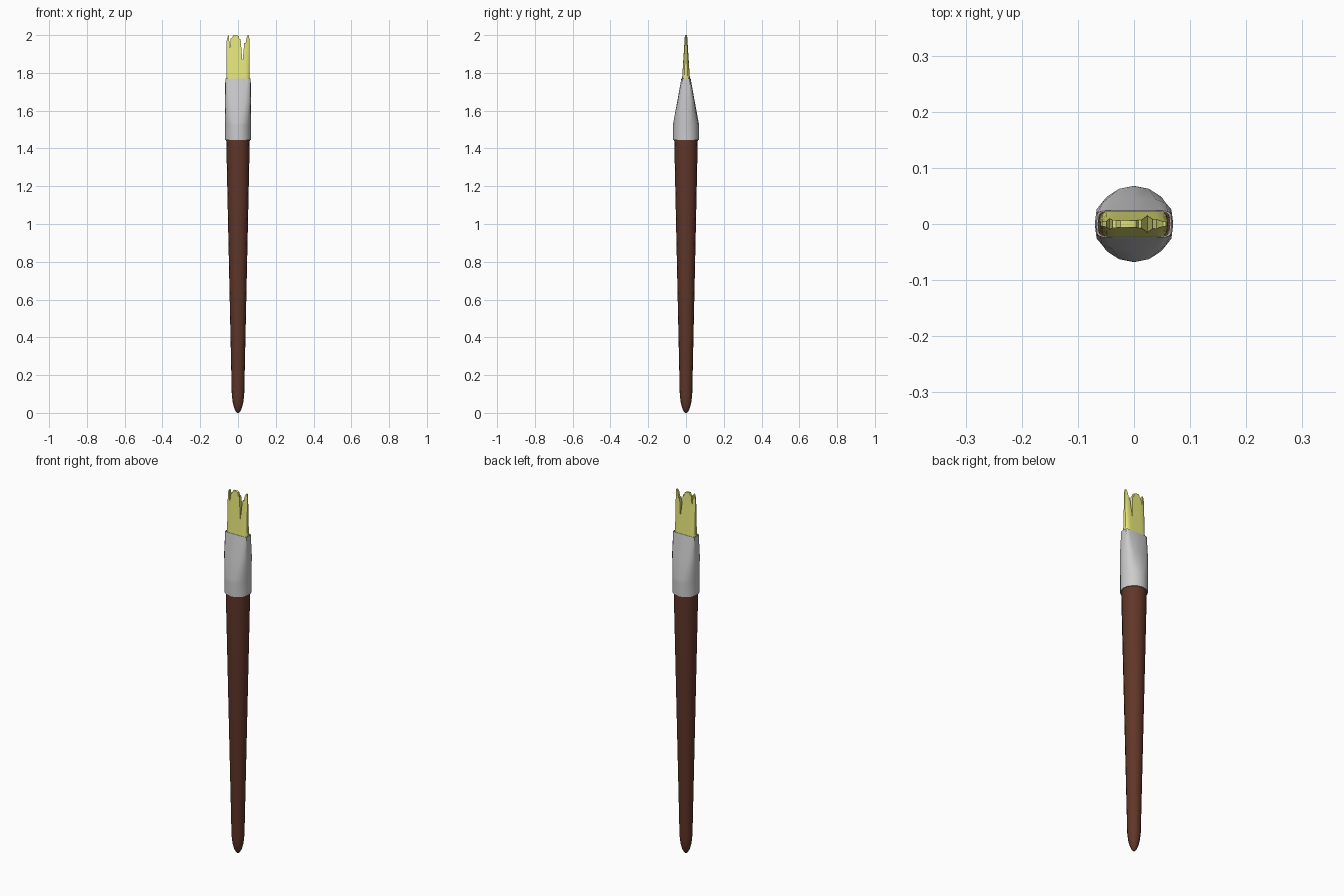
import bpy, bmesh, math

if "Cube" in bpy.data.objects:
    bpy.data.objects.remove(bpy.data.objects["Cube"])

SIDES = 16


def material(name, rgb):
    m = bpy.data.materials.new(name)
    m.diffuse_color = (*rgb, 1)
    m.use_nodes = True
    m.node_tree.nodes["Principled BSDF"].inputs["Base Color"].default_value = m.diffuse_color
    return m


def finish(name, bm, mat=None, angle=35):
    bmesh.ops.recalc_face_normals(bm, faces=bm.faces)
    me = bpy.data.meshes.new(name)
    bm.to_mesh(me)
    bm.free()
    ob = bpy.data.objects.new(name, me)
    bpy.context.collection.objects.link(ob)
    if mat:
        me.materials.append(mat)
    bpy.ops.object.select_all(action='DESELECT')
    ob.select_set(True)
    bpy.context.view_layer.objects.active = ob
    bpy.ops.object.shade_smooth_by_angle(angle=math.radians(angle))
    return ob


def ring(bm, z, a, b, p=1.0):
    """Superellipse ring: p = 1 is round, smaller is boxier."""
    verts = []
    for i in range(SIDES):
        t = 2 * math.pi * i / SIDES
        c, s = round(math.cos(t), 6), round(math.sin(t), 6)
        x = math.copysign(abs(c) ** p, c) * a
        y = math.copysign(abs(s) ** p, s) * b
        verts.append(bm.verts.new((x, y, z)))
    return verts


def loft(bm, sections, cap=True, closed=False):
    rings = [ring(bm, *s) for s in sections]
    pairs = list(zip(rings, rings[1:]))
    if closed:
        pairs.append((rings[-1], rings[0]))
    for r0, r1 in pairs:
        for i in range(SIDES):
            j = (i + 1) % SIDES
            bm.faces.new((r0[i], r0[j], r1[j], r1[i]))
    if cap and not closed:
        bm.faces.new(rings[0])
        bm.faces.new(rings[-1])


# Tapered wooden handle with rounded end
bm = bmesh.new()
profile = [(0, .005), (.008, .012), (.025, .02), (.055, .028), (.1, .033), (1.5, .0635)]
loft(bm, [(z, r, r) for z, r in profile])
finish("handle", bm, material("brown_wood", (.12, .037, .021)))

# Metal ferrule: round collar pinched to a flat mouth, with a thin wall
bm = bmesh.new()
loft(bm, [
    (1.445, .068, .068), (1.525, .068, .068), (1.535, .0685, .0675, .97),
    (1.65, .07, .046, .6), (1.77, .067, .0245, .3),
    (1.77, .064, .0225, .3), (1.65, .066, .042, .6),
    (1.525, .0635, .0635), (1.445, .0635, .0635)], closed=True)
finish("ferrule", bm, angle=30)

# Flat bristle tuft with ragged, split top edge: (x, top height)
tips = [(-.061, 1.97), (-.057, 1.99), (-.05, 2.0), (-.044, 1.93), (-.039, 1.985),
        (-.033, 1.985), (-.025, 2.0), (-.008, 2.0), (.004, 1.995), (.008, 1.975),
        (.014, 1.98), (.024, 1.855), (.034, 1.96), (.041, 1.955), (.046, 1.985),
        (.053, 2.0), (.058, 2.0), (.061, 1.985)]
BASE, ROWS = 1.68, 5
bm = bmesh.new()
loop_cols = []
for x, top in tips:
    edge = (1 - (abs(x) / .063) ** 6) ** .5      # rounded narrow sides
    front, back = [], []
    for k in range(ROWS + 1):
        z = BASE + (top - BASE) * k / ROWS
        half = max(.0205 - .063 * (z - 1.77), .005) * edge
        xx = x * (1 - .1 * max(z - 1.77, 0))
        front.append(bm.verts.new((xx, -half, z)))
        back.append(bm.verts.new((xx, half, z)))
    loop_cols.append((front, back))
for (f0, b0), (f1, b1) in zip(loop_cols, loop_cols[1:]):
    for k in range(ROWS):
        bm.faces.new((f0[k], f1[k], f1[k + 1], f0[k + 1]))
        bm.faces.new((b0[k], b0[k + 1], b1[k + 1], b1[k]))
    bm.faces.new((f0[-1], f1[-1], b1[-1], b0[-1]))
    bm.faces.new((f0[0], b0[0], b1[0], f1[0]))
for f, b in (loop_cols[0], loop_cols[-1]):
    for k in range(ROWS):
        bm.faces.new((f[k], f[k + 1], b[k + 1], b[k]))
finish("bristles", bm, material("yellow_bristle", (.8, .8, .2)))
